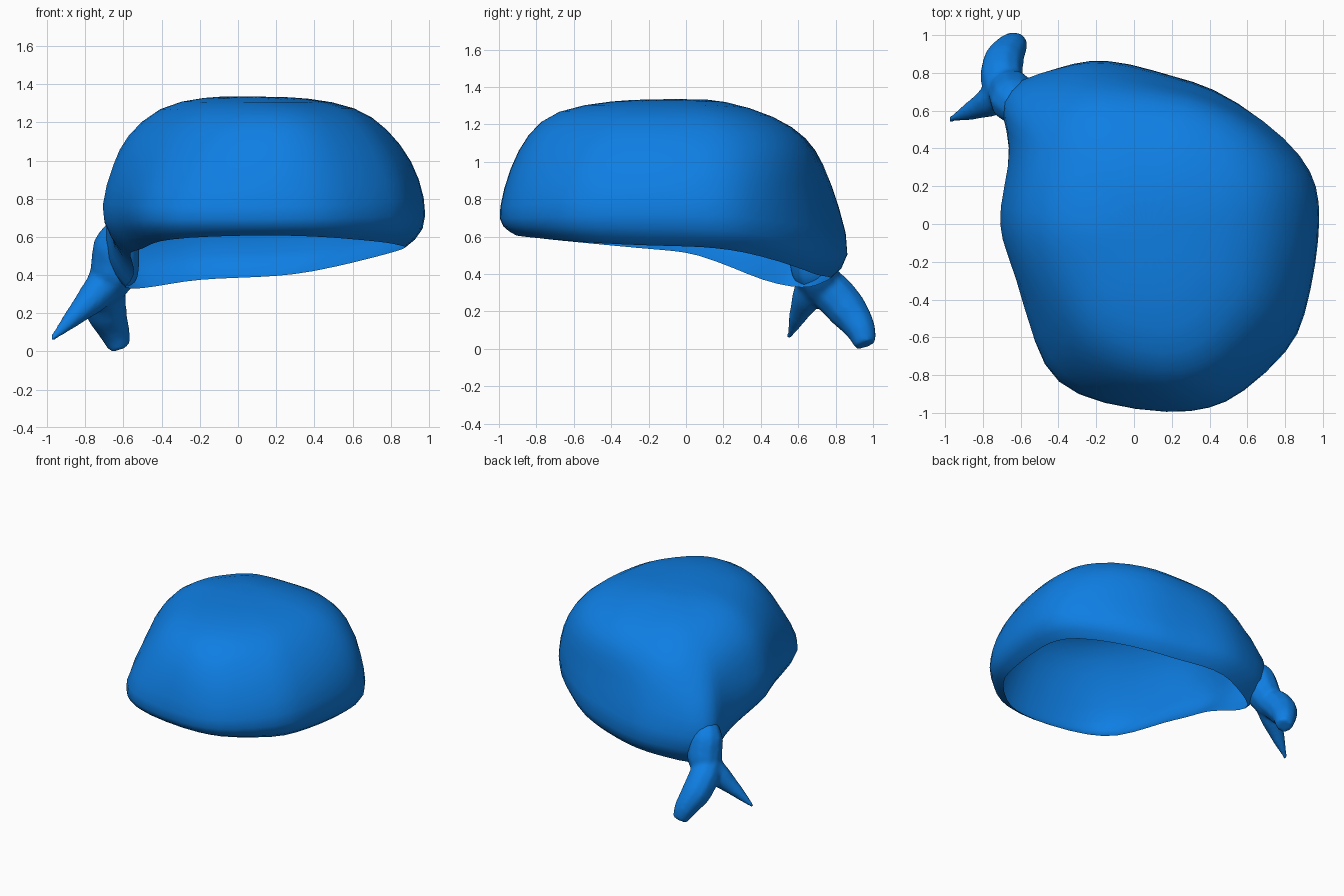
import bpy, bmesh, math
from mathutils import Vector

if "Cube" in bpy.data.objects:
    bpy.data.objects.remove(bpy.data.objects["Cube"], do_unlink=True)

blue = bpy.data.materials.new("blue cloth")
blue.use_nodes = True
blue.diffuse_color = (0.0045, 0.21, 0.77, 1)
bsdf = blue.node_tree.nodes["Principled BSDF"]
bsdf.inputs["Base Color"].default_value = blue.diffuse_color
bsdf.inputs["Roughness"].default_value = 0.8

# Widest outline of the crown, seen from above
OUTLINE = [(.99, .03), (.98, .2), (.91, .36), (.71, .57), (.42, .76), (.22, .81), (-.03, .89),
           (-.25, .915), (-.43, .86), (-.61, .79), (-.74, .68), (-.68, .5), (-.68, .33),
           (-.74, .08), (-.73, -.08), (-.64, -.27), (-.55, -.66), (-.43, -.87), (-.18, -.97),
           (.2, -1.02), (.41, -.99), (.57, -.92), (.84, -.67), (.91, -.5), (.97, -.2)]
CENTRE = Vector((.08, -.05))

# Side profiles from rim to crown: (share of outline radius, height)
LEFT = [(.88, .55), (1, .63), (1, .8), (.91, 1.0), (.755, 1.17), (.58, 1.285), (.3, 1.33)]
RIGHT = [(.79, .53), (.93, .62), (1, .75), (.9, 1.0), (.82, 1.12), (.6, 1.29), (.29, 1.335)]
BACK = [(.87, .39), (1, .48), (.9, .78), (.83, 1.0), (.74, 1.13), (.57, 1.24), (.25, 1.335)]
FRONT = [(.9, .61), (.98, .65), (1, .73), (.94, .97), (.85, 1.15), (.71, 1.28), (.36, 1.33)]
# Per level: bulge toward the knot, lean toward the back left, rounding passes
FLARE = [.03, .04, .04, -.03, -.08, -.1, -.1]
LEAN = [0, 0, 0, .055, .085, .085, .05]
ROUNDING = [0, 0, 0, 2, 4, 6, 10]
KNOT = Vector((-.72, .67))


def ring_points(level):
    spokes = [Vector(xy) - CENTRE for xy in OUTLINE]
    radii = [d.length for d in spokes]
    for _ in range(ROUNDING[level]):
        radii = [(radii[i - 1] + 2 * r + radii[(i + 1) % len(radii)]) / 4
                 for i, r in enumerate(radii)]
    points = []
    for d, radius in zip(spokes, radii):
        n = d.normalized()
        side = (LEFT if n.x > 0 else RIGHT)[level]
        end = (BACK if n.y > 0 else FRONT)[level]
        w = n.x ** 2
        s = side[0] * w + end[0] * (1 - w)
        z = side[1] * w + end[1] * (1 - w)
        # the cloth droops toward the knot
        pull = math.exp(-(CENTRE + d - KNOT).length_squared / .17)
        z -= .14 * pull * max(0, 1 - level / 4)
        s *= 1 + FLARE[level] * pull ** 2
        s += LEAN[level] * math.copysign(max(0, 2 * n.x * n.y), n.x)
        p = CENTRE + n * radius * s
        points.append((p.x, p.y, z))
    return points


# Open crown of the cap
bm = bmesh.new()
rings = [[bm.verts.new(p) for p in ring_points(k)] for k in range(len(LEFT))]
count = len(OUTLINE)
for low, high in zip(rings, rings[1:]):
    for i in range(count):
        j = (i + 1) % count
        bm.faces.new((low[i], low[j], high[j], high[i]))
top = bm.verts.new((.07, -.08, 1.336))
for i in range(count):
    bm.faces.new((rings[-1][i], rings[-1][(i + 1) % count], top))
for f in bm.faces:
    f.smooth = True
mesh = bpy.data.meshes.new("crown")
bm.to_mesh(mesh)
bm.free()
crown = bpy.data.objects.new("crown", mesh)
bpy.context.collection.objects.link(crown)
mesh.materials.append(blue)
subsurf = crown.modifiers.new("smooth", 'SUBSURF')
subsurf.levels = subsurf.render_levels = 1


# Tapered cloth strand along a path of (x, y, z, radius)
def strand(path):
    curve = bpy.data.curves.new("strand", 'CURVE')
    curve.dimensions = '3D'
    curve.bevel_depth = 1
    curve.bevel_resolution = 3
    curve.resolution_u = 5
    curve.use_fill_caps = True
    spline = curve.splines.new('BEZIER')
    spline.bezier_points.add(len(path) - 1)
    for point, (x, y, z, r) in zip(spline.bezier_points, path):
        point.co = (x, y, z)
        point.radius = r
        point.handle_left_type = point.handle_right_type = 'AUTO'
    curve.materials.append(blue)
    obj = bpy.data.objects.new("strand", curve)
    bpy.context.collection.objects.link(obj)
    return obj


# Gathered neck, thick tail and thin tail
strands = [
    strand([(-.6, .6, .64, .09), (-.635, .65, .55, .125),
            (-.65, .69, .42, .13), (-.71, .72, .31, .1)]),
    strand([(-.69, .69, .38, .1), (-.70, .78, .3, .115), (-.69, .86, .21, .11),
            (-.65, .93, .11, .085), (-.62, .96, .02, .06)]),
    strand([(-.69, .69, .36, .1), (-.76, .65, .28, .085),
            (-.84, .61, .2, .058), (-.98, .55, .06, .014)])]

# Fuse the strands into one smooth knot
bpy.ops.object.select_all(action='DESELECT')
for obj in strands:
    obj.select_set(True)
bpy.context.view_layer.objects.active = strands[0]
bpy.ops.object.convert(target='MESH')
bpy.ops.object.join()
knot = bpy.context.view_layer.objects.active
knot.name = "knot"
remesh = knot.modifiers.new("fuse", 'REMESH')
remesh.mode = 'VOXEL'
remesh.voxel_size = .015
remesh.use_smooth_shade = True
relax = knot.modifiers.new("relax", 'SMOOTH')
relax.factor = .5
relax.iterations = 8
